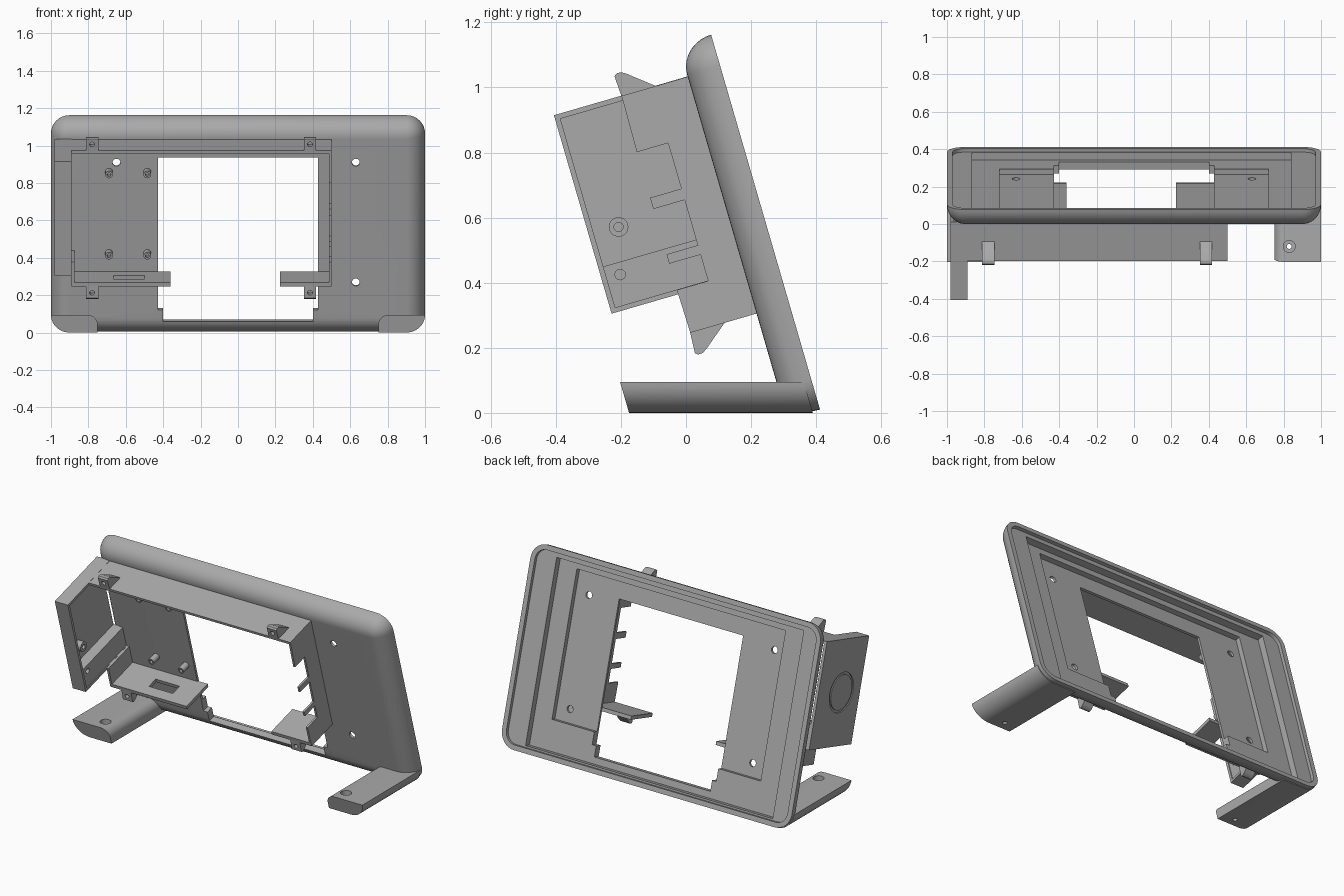
import bpy, bmesh, math
from mathutils import Matrix, Vector

if "Cube" in bpy.data.objects:
    bpy.data.objects.remove(bpy.data.objects["Cube"], do_unlink=True)

grey = bpy.data.materials.new("plain_grey")
grey.use_nodes = True
grey.diffuse_color = (0.4, 0.4, 0.4, 1)
grey.node_tree.nodes["Principled BSDF"].inputs["Base Color"].default_value = (0.4, 0.4, 0.4, 1)

# Tilted frame: x across, v up the panel, w from the screen side towards the front
S, C = math.sin(math.radians(16.2)), math.cos(math.radians(16.2))
TILT = Matrix(((1, 0, 0, 0), (0, -S, -C, 0.412), (0, C, -S, 0.01), (0, 0, 0, 1)))
LEVEL = Matrix.Identity(4)
parts = []


def finish(name, bm, frame=TILT):
    bmesh.ops.recalc_face_normals(bm, faces=bm.faces)
    mesh = bpy.data.meshes.new(name)
    bm.to_mesh(mesh)
    bm.free()
    mesh.materials.append(grey)
    obj = bpy.data.objects.new(name, mesh)
    bpy.context.collection.objects.link(obj)
    obj.matrix_world = frame
    parts.append(obj)
    return obj


def loft(name, rings, frame=TILT):
    bm = bmesh.new()
    loops = [[bm.verts.new(p) for p in ring] for ring in rings]
    n = len(loops[0])
    for a, b in zip(loops, loops[1:]):
        for i in range(n):
            bm.faces.new((a[i], a[(i + 1) % n], b[(i + 1) % n], b[i]))
    bm.faces.new(loops[0])
    bm.faces.new(loops[-1])
    return finish(name, bm, frame)


def box(name, x, v, w):
    return loft(name, [[(x[0], v[0], k), (x[1], v[0], k), (x[1], v[1], k), (x[0], v[1], k)] for k in w])


def prism(name, profile, x):
    return loft(name, [[(k, v, w) for v, w in profile] for k in x])


def cylinder(name, centre, r, depth, axis="w", frame=TILT):
    bm = bmesh.new()
    turn = Matrix.Rotation(math.pi / 2, 4, "Y") if axis == "x" else LEVEL
    bmesh.ops.create_cone(bm, cap_ends=True, segments=24, radius1=r, radius2=r, depth=depth,
                          matrix=Matrix.Translation(Vector(centre)) @ turn)
    return finish(name, bm, frame)


def combine(target, other, operation="DIFFERENCE"):
    mod = target.modifiers.new("combine", "BOOLEAN")
    mod.operation, mod.object, mod.solver = operation, other, "EXACT"
    bpy.context.view_layer.update()
    mesh = bpy.data.meshes.new_from_object(target.evaluated_get(bpy.context.evaluated_depsgraph_get()))
    target.modifiers.clear()
    target.data = mesh
    parts.remove(other)
    bpy.data.objects.remove(other, do_unlink=True)


def rounded(inset, w, radius=0.1):
    ring = []
    for k, (sx, sv) in enumerate(((1, 1), (-1, 1), (-1, -1), (1, -1))):
        for j in range(9):
            a = math.pi / 2 * (k + j / 8)
            ring.append((sx * (1 - radius) + (radius - inset) * math.cos(a),
                         0.6 + sv * (0.6 - radius) + (radius - inset) * math.sin(a), w))
    return ring


# Panel shell with a quarter-round front edge
arc = [math.pi / 2 * i / 10 for i in range(11)]
panel = loft("panel", [rounded(0.098 * (1 - math.cos(t)), 0.105 * math.sin(t)) for t in arc])


# Feet: round outer lower edge, small round on the inner upper edge, sloped ends
def foot(name, side):
    section = [(0.75, 0), (0.75, 0.04)]
    section += [(0.805 - 0.055 * math.cos(t), 0.04 + 0.055 * math.sin(t)) for t in arc[1:]]
    section += [(1, 0.095)]
    section += [(0.9 + 0.1 * math.cos(t), 0.095 - 0.095 * math.sin(t)) for t in arc[1:]]
    return loft(name, [[(side * x, y - z * S / C, z) for x, z in section] for y in (-0.175, 0.39)], LEVEL)


for side in (1, -1):
    combine(panel, foot("foot", side), "UNION")

# Screen recesses, stepped window and screw holes
combine(panel, loft("lip_cut", [rounded(0.03, -0.1), rounded(0.03, 0.02)]))
combine(panel, box("screen_cut", (-0.865, 0.84), (0.04, 1.14), (-0.1, 0.06)))
combine(panel, box("board_cut", (-0.72, 0.72), (0.22, 1.1), (-0.1, 0.09)))
combine(panel, box("window_cut", (-0.428, 0.428), (0.145, 0.995), (-0.1, 0.2)))
combine(panel, box("window_foot_cut", (-0.4, 0.4), (0.08, 0.3), (-0.1, 0.2)))
for x, v in ((-0.63, 0.3), (0.63, 0.3), (-0.65, 0.967), (0.63, 0.967)):
    combine(panel, cylinder("screw_cut", (x, v, 0.1), 0.021, 0.2))
for side in (1, -1):
    combine(panel, cylinder("foot_sink_cut", (side * 0.83, -0.12, 0.1), 0.032, 0.09, frame=LEVEL))
    combine(panel, cylinder("foot_hole_cut", (side * 0.83, -0.12, 0.05), 0.013, 0.3, frame=LEVEL))

# Shallow housing: top wall, two lower plates and a short left wall
W = (0.1, 0.317)
box("housing_top", (-0.98, 0.5), (1.08, 1.096), W)
plate = box("lower_plate_right", (-0.89, -0.36), (0.338, 0.36), W)
combine(plate, box("slot_cut", (-0.665, -0.5), (0.3, 0.4), (0.18, 0.25)))
box("lower_plate_left", (0.225, 0.5), (0.338, 0.36), W)
box("housing_side", (-0.89, -0.875), (0.338, 0.476), W)

# Notched wall with fingers
profile = [(0.338, 0.1), (0.338, 0.317)]
for low, high in ((None, 0.476), (0.56, 0.59), (0.735, 0.771), (0.917, None)):
    if low:
        profile += [(low, 0.22), (low, 0.32)]
    if high:
        profile += [(high, 0.32), (high, 0.22)]
profile += [(1.09, 0.317), (1.09, 0.1)]
prism("notched_wall", profile, (0.487, 0.5))

# Deep side pod, open towards the middle, with a plain round groove outside
pod = box("side_pod", (-0.98, -0.89), (0.462, 1.097), (0.1, 0.533))
combine(pod, box("pod_cut", (-0.962, -0.8), (0.477, 1.081), (0, 0.517)))
ring = cylinder("groove_cut", (-0.98, 0.78, 0.34), 0.12, 0.012, "x")
combine(ring, cylinder("groove_core", (-0.98, 0.78, 0.34), 0.106, 0.05, "x"))
combine(pod, ring)
shelf = box("pod_shelf", (-0.97, -0.895), (0.47, 0.608), (0.1, 0.525))
combine(shelf, cylinder("shelf_hole_cut", (-0.89, 0.57, 0.474), 0.016, 0.06, "x"))
boss = cylinder("pod_boss", (-0.945, 0.712, 0.438), 0.03, 0.05, "x")
combine(boss, cylinder("boss_cut", (-0.92, 0.712, 0.438), 0.014, 0.06, "x"))

# Mounting posts
for x in (-0.69, -0.485):
    for v in (0.463, 0.915):
        post = cylinder("mounting_post", (x, v, 0.13), 0.02, 0.06)
        combine(post, cylinder("post_cut", (x, v, 0.16), 0.01, 0.06))

# Fixing lugs above and below the housing
for x in (-0.78, 0.385):
    for base, out in ((1.09, 1), (0.344, -1)):
        shape = [(0, 0.317), (0.07, 0.321), (0.077, 0.312), (0.076, 0.298), (0.068, 0.284), (0, 0.2)]
        lug = prism("fixing_lug", [(base + out * v, w) for v, w in shape], (x - 0.033, x + 0.033))
        combine(lug, cylinder("lug_cut", (x, base + out * 0.04, 0.32), 0.013, 0.08))

bpy.ops.object.select_all(action="DESELECT")
for obj in parts:
    obj.select_set(True)
bpy.context.view_layer.objects.active = panel
bpy.ops.object.shade_smooth_by_angle(angle=math.radians(30))
